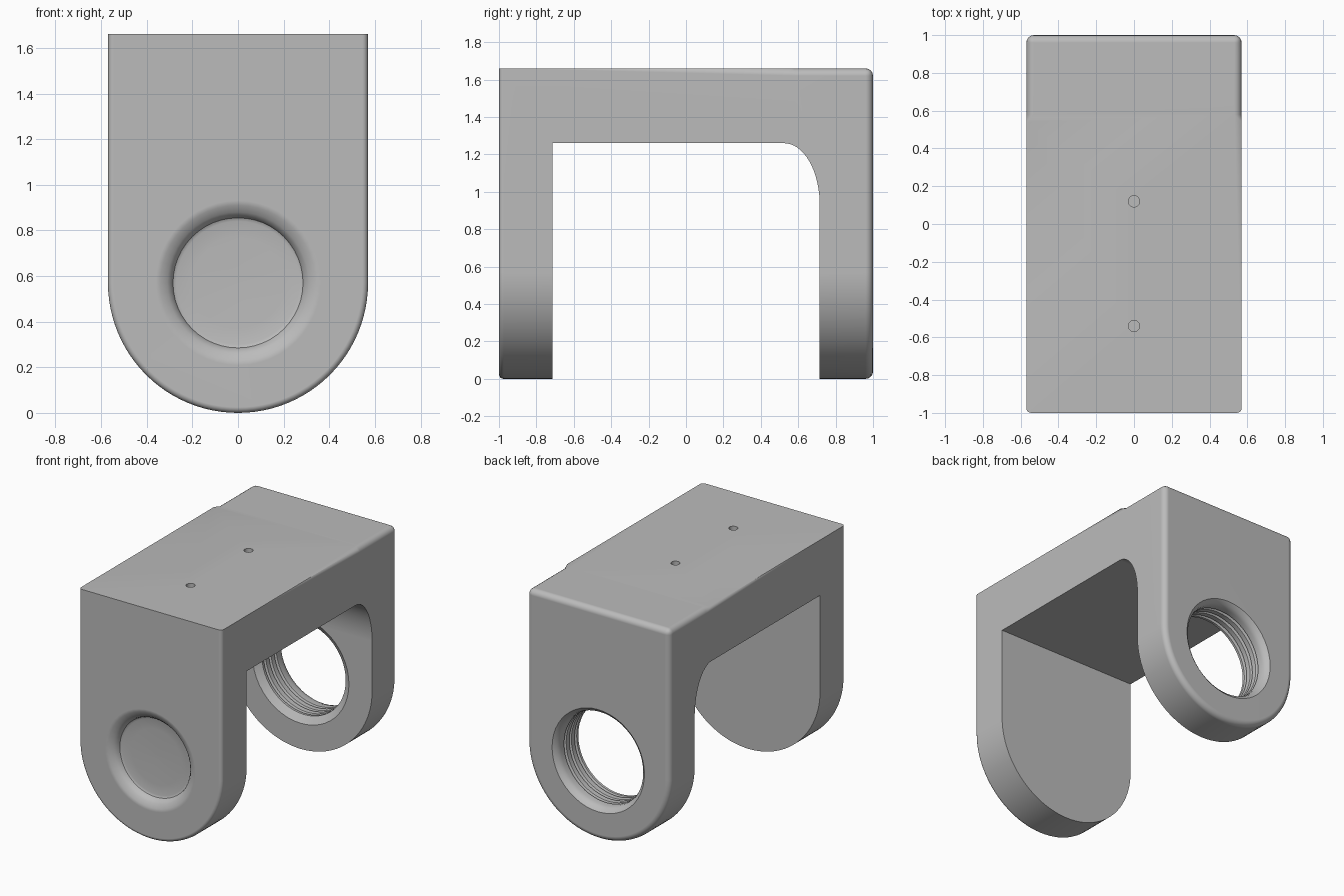
import bpy, bmesh, math

if "Cube" in bpy.data.objects:
    bpy.data.objects.remove(bpy.data.objects["Cube"], do_unlink=True)

HALF, TOP, UNDER, INNER = 0.57, 1.66, 1.26, 0.715
SEG = 48

grey = bpy.data.materials.new("plain grey")
grey.use_nodes = True
COLOR = (0.5, 0.5, 0.5, 1)
grey.diffuse_color = COLOR
grey.node_tree.nodes["Principled BSDF"].inputs["Base Color"].default_value = COLOR


def finish(bm, name):
    bmesh.ops.recalc_face_normals(bm, faces=bm.faces)
    mesh = bpy.data.meshes.new(name)
    bm.to_mesh(mesh)
    bm.free()
    mesh.materials.append(grey)
    obj = bpy.data.objects.new(name, mesh)
    bpy.context.collection.objects.link(obj)
    return obj


def prism(points, offset):
    """Closed outline extruded along an offset vector."""
    bm = bmesh.new()
    face = bm.faces.new([bm.verts.new(p) for p in points])
    result = bmesh.ops.extrude_face_region(bm, geom=[face])
    moved = [v for v in result["geom"] if isinstance(v, bmesh.types.BMVert)]
    bmesh.ops.translate(bm, verts=moved, vec=offset)
    bmesh.ops.recalc_face_normals(bm, faces=bm.faces)
    return bm


def lathe(profile, name, place):
    """Solid of revolution from (radius, distance) pairs."""
    bm = bmesh.new()
    rings = []
    for r, d in profile:
        angles = [math.tau * i / SEG for i in range(SEG)]
        rings.append([bm.verts.new(place(r * math.cos(a), r * math.sin(a), d)) for a in angles])
    for a, b in zip(rings, rings[1:]):
        for i in range(SEG):
            j = (i + 1) % SEG
            bm.faces.new((a[i], a[j], b[j], b[i]))
    bm.faces.new(rings[0])
    bm.faces.new(rings[-1])
    return finish(bm, name)


def carve(body, cutter):
    mod = body.modifiers.new(cutter.name, "BOOLEAN")
    mod.operation = "DIFFERENCE"
    mod.solver = "EXACT"
    mod.object = cutter
    bpy.context.view_layer.objects.active = body
    bpy.ops.object.modifier_apply(modifier=mod.name)
    bpy.data.objects.remove(cutter, do_unlink=True)


def near(a, b):
    return abs(a - b) < 0.001


# Round-bottomed block running front to back
outline = [(HALF, -1, TOP), (-HALF, -1, TOP)]
for i in range(SEG + 1):
    a = math.pi + math.pi * i / SEG
    outline.append((HALF * math.cos(a), -1, HALF + HALF * math.sin(a)))
bm = prism(outline, (0, 2, 0))
bmesh.ops.bisect_plane(bm, geom=bm.verts[:] + bm.edges[:] + bm.faces[:],
                       plane_co=(0, 0.58, 0), plane_no=(0, 1, 0))


def soften(rule, width):
    edges = [e for e in bm.edges if rule(*[v.co for v in e.verts])]
    bmesh.ops.bevel(bm, geom=edges, offset=width, segments=4, profile=0.5,
                    affect="EDGES", clamp_overlap=True)


# Rounded back rim and short top edges, finer front rim
def back_rim(a, b):
    rim = near(a.y, 1) and near(b.y, 1)
    top = all(near(p.z, TOP) and near(abs(p.x), HALF) and p.y > 0.57 for p in (a, b))
    return rim or (top and near(a.x, b.x))


def front_rim(a, b):
    return near(a.y, -1) and near(b.y, -1) and not (near(a.z, TOP) and near(b.z, TOP))


soften(back_rim, 0.04)
soften(front_rim, 0.025)
body = finish(bm, "clamp_body")

# Opening between the legs, with one curved corner
opening = [(-1, INNER, -0.1), (-1, -INNER, -0.1), (-1, -INNER, UNDER)]
for i in range(17):
    a = math.pi / 2 * (1 - i / 16)
    opening.append((-1, INNER - 0.19 * (1 - math.cos(a)), UNDER - 0.33 * (1 - math.sin(a))))
carve(body, finish(prism(opening, (2, 0, 0)), "opening_cutter"))


def along_y(u, v, d):
    return (u, d, HALF + v)


# Shallow dished recess in the front leg
dish = [(0.38, -1.02), (0.37, -1.002), (0.34, -0.995), (0.31, -0.98), (0.292, -0.96),
        (0.285, -0.94), (0.27, -0.932), (0.2, -0.928), (0.02, -0.926)]
carve(body, lathe(dish, "dish_cutter", along_y))

# Threaded hole through the back leg
bore = [(0.385, 0.69), (0.385, 0.715), (0.335, 0.75)]
for k in range(3):
    y = 0.78 + 0.06 * k
    bore += [(0.335, y - 0.012), (0.36, y), (0.335, y + 0.012)]
bore += [(0.335, 0.95), (0.345, 0.98), (0.37, 1.001), (0.37, 1.03)]
carve(body, lathe(bore, "bore_cutter", along_y))

# Two blind screw holes in the top
for y in (0.12, -0.54):
    carve(body, lathe([(0.03, 1.45), (0.03, 1.8)], "screw_cutter",
                      lambda u, v, d, y=y: (u, y + v, d)))

# Smooth curves, crisp edges
bpy.ops.object.select_all(action="DESELECT")
body.select_set(True)
bpy.context.view_layer.objects.active = body
bpy.ops.object.shade_smooth_by_angle(angle=math.radians(32))
weighted = body.modifiers.new("even_shading", "WEIGHTED_NORMAL")
weighted.keep_sharp = True
